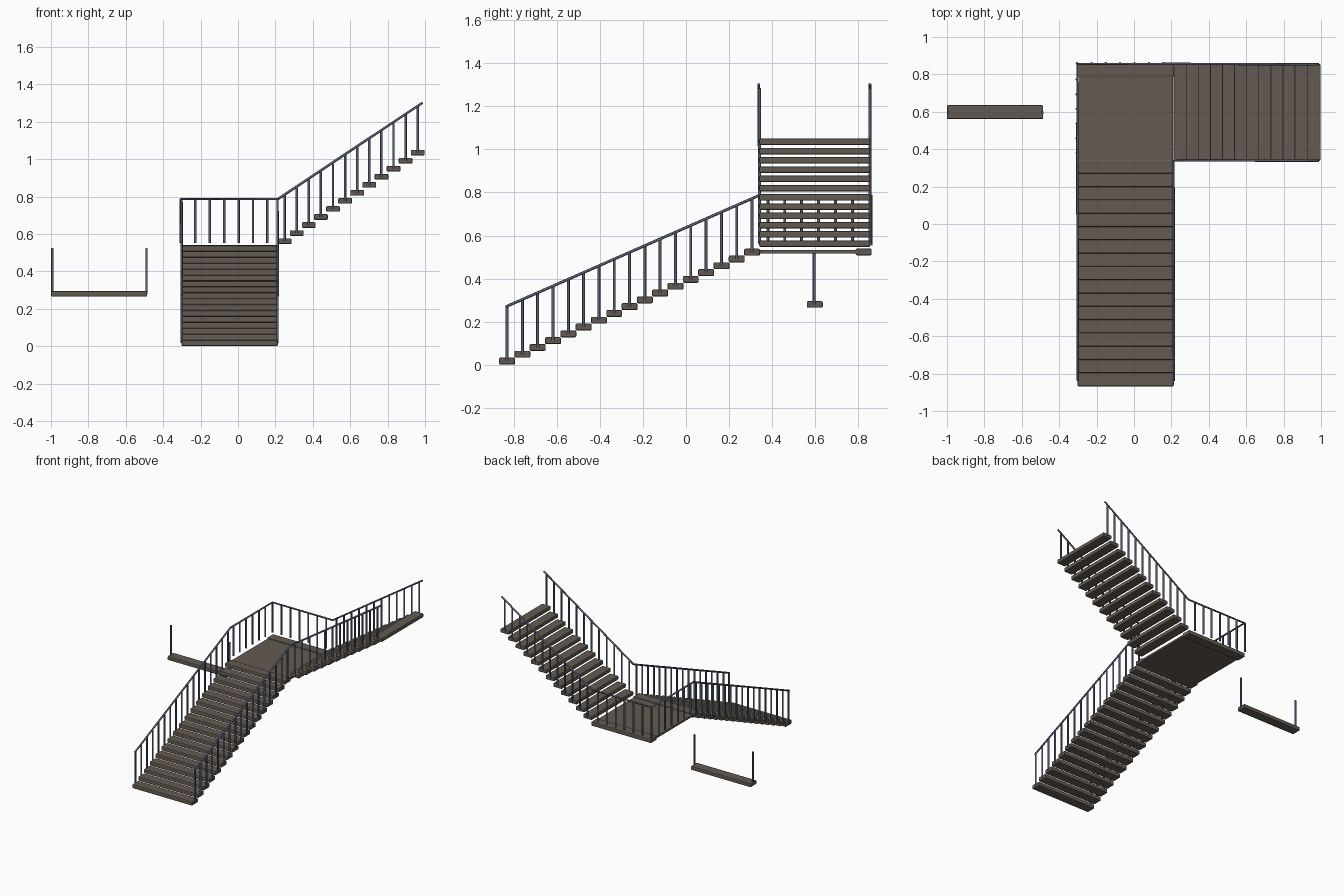
import bpy, bmesh
from mathutils import Vector, Matrix

if "Cube" in bpy.data.objects:
    bpy.data.objects.remove(bpy.data.objects["Cube"])


def material(name, color):
    m = bpy.data.materials.new(name)
    m.diffuse_color = color
    m.use_nodes = True
    m.node_tree.nodes["Principled BSDF"].inputs["Base Color"].default_value = m.diffuse_color
    return m


WOOD = material("dark_wood", (0.125, 0.105, 0.085, 1))
METAL = material("blue_grey_metal", (0.10, 0.115, 0.17, 1))


def finish(name, bm, mat):
    me = bpy.data.meshes.new(name)
    bm.to_mesh(me)
    bm.free()
    ob = bpy.data.objects.new(name, me)
    bpy.context.collection.objects.link(ob)
    me.materials.append(mat)
    return ob


def boards(name, centres, size, bevel=0.006):
    """Identical boards with softly rounded edges."""
    bm = bmesh.new()
    for c in centres:
        bmesh.ops.create_cube(bm, size=1, matrix=Matrix.Translation(c) @ Matrix.Diagonal((*size, 1)))
    ob = finish(name, bm, WOOD)
    b = ob.modifiers.new("rounded_edges", 'BEVEL')
    b.width, b.segments = bevel, 2
    return ob


def rods(name, spans, radius=0.0068, sides=10):
    """Round rods, each between two points."""
    bm = bmesh.new()
    for a, b in spans:
        a, b = Vector(a), Vector(b)
        d = b - a
        mat = Matrix.Translation((a + b) / 2) @ d.to_track_quat('Z', 'Y').to_matrix().to_4x4()
        bmesh.ops.create_cone(bm, cap_ends=True, segments=sides, radius1=radius,
                              radius2=radius, depth=d.length, matrix=mat)
    for f in bm.faces:
        f.smooth = len(f.verts) == 4
    for e in bm.edges:
        e.smooth = all(len(f.verts) == 4 for f in e.link_faces)
    return finish(name, bm, METAL)


def rail(name, points, radius=0.0065):
    """Handrail tube following a polyline."""
    cu = bpy.data.curves.new(name, 'CURVE')
    cu.dimensions = '3D'
    cu.bevel_depth, cu.bevel_resolution, cu.use_fill_caps = radius, 2, True
    sp = cu.splines.new('POLY')
    sp.points.add(len(points) - 1)
    for p, co in zip(sp.points, points):
        p.co = (*co, 1)
    ob = bpy.data.objects.new(name, cu)
    bpy.context.collection.objects.link(ob)
    cu.materials.append(METAL)


XL, XR = -0.30, 0.211      # sides of lower flight
YF, YB = 0.341, 0.854      # sides of upper flight
XM, YM = (XL + XR) / 2, (YF + YB) / 2
RAIL_Z = 0.787             # handrail height at the landing

# lower flight: 17 treads climbing towards the back
lower = [(XM, -0.831 + 0.0711 * i, 0.017 + 0.0316 * i) for i in range(17)]
boards("lower_treads", lower, (0.515, 0.074, 0.032))

# upper flight: 12 treads climbing to the right
upper = [(0.249 + 0.0647 * i, YM, 0.562 + 0.043 * i) for i in range(12)]
boards("upper_treads", upper, (0.074, 0.515, 0.03))

# landing: thin floor plus a tread-sized back edge
boards("landing_floor", [(XM, 0.565, 0.525)], (0.506, 0.456, 0.016), 0.002)
boards("landing_back_edge", [(XM, 0.825, 0.524)], (0.515, 0.074, 0.032))


def lower_z(y):
    return 0.272 + (y + 0.831) * (RAIL_Z - 0.272) / (YF + 0.831)


def upper_z(x):
    return RAIL_Z + (x - 0.215) * (1.302 - RAIL_Z) / (0.987 - 0.215)


# flight balusters, one per tread on each side
for side, x in (("left", XL), ("right", XR)):
    rods(f"lower_balusters_{side}", [((x, y, z), (x, y, lower_z(y))) for _, y, z in lower])
for side, y in (("front", YF), ("back", YB)):
    rods(f"upper_balusters_{side}", [((x, y, z), (x, y, upper_z(x))) for x, _, z in upper])

# landing balusters along the back and left edges
rods("landing_balusters_back",
     [((-0.305 + 0.077 * i, 0.859, 0.553), (-0.305 + 0.077 * i, 0.859, RAIL_Z)) for i in range(7)])
rods("landing_balusters_left",
     [((-0.306, 0.38 + 0.0785 * i, 0.553), (-0.306, 0.38 + 0.0785 * i, RAIL_Z)) for i in range(6)])

# handrails: outer one runs around the landing, inner one turns at the corner
rail("outer_handrail", [(XL, -0.837, lower_z(-0.837)), (XL - 0.003, YF, RAIL_Z),
                        (XL - 0.003, YB + 0.002, RAIL_Z), (0.215, YB + 0.002, RAIL_Z),
                        (0.987, YB, upper_z(0.987))])
rail("inner_handrail_lower", [(XR + 0.003, -0.837, lower_z(-0.837)), (XR, YF, RAIL_Z)])
rail("inner_handrail_upper", [(0.213, YF, RAIL_Z), (0.987, YF - 0.003, upper_z(0.987))])

# separate spare tread with its two posts
boards("spare_tread", [(-0.743, 0.598, 0.28)], (0.514, 0.074, 0.03))
rods("spare_posts", [((x, 0.595, 0.28), (x, 0.595, 0.525)) for x in (-0.992, -0.489)])
